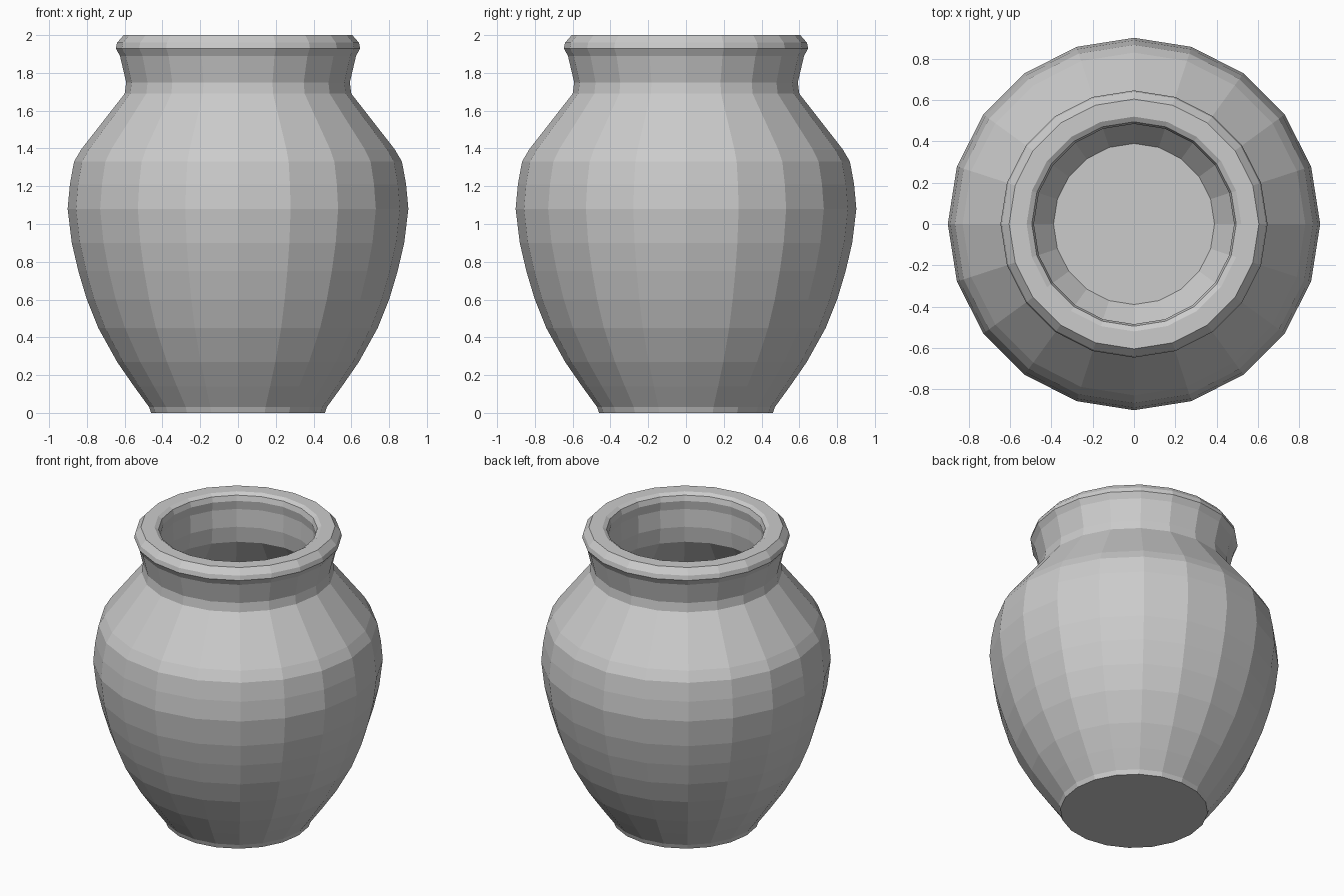
import bpy, bmesh, math

if "Cube" in bpy.data.objects:
    bpy.data.objects.remove(bpy.data.objects["Cube"])

SIDES = 20

# Radius, height: up the outside, over the rim, down the inside
outer = [(0.46, 0.0), (0.47, 0.03), (0.55, 0.14), (0.64, 0.27), (0.74, 0.45),
         (0.80, 0.60), (0.845, 0.75), (0.88, 0.90), (0.902, 1.08),
         (0.89, 1.21), (0.868, 1.33), (0.83, 1.395), (0.60, 1.69),
         (0.592, 1.75), (0.625, 1.89), (0.647, 1.93), (0.64, 1.96), (0.605, 2.0)]
inner = [(0.52, 2.0), (0.495, 1.985), (0.485, 1.95), (0.495, 1.89), (0.49, 1.77),
         (0.505, 1.66), (0.74, 1.35), (0.79, 1.23), (0.80, 1.08),
         (0.78, 0.90), (0.70, 0.60), (0.64, 0.45), (0.54, 0.27), (0.39, 0.08)]


def lathe(name, profile):
    """Spin a profile into a closed faceted body with capped ends."""
    bm = bmesh.new()
    rings = [[bm.verts.new((r * math.cos(math.tau * i / SIDES),
                            r * math.sin(math.tau * i / SIDES), z))
              for i in range(SIDES)] for r, z in profile]
    for a, b in zip(rings, rings[1:]):
        for i in range(SIDES):
            j = (i + 1) % SIDES
            bm.faces.new((a[i], a[j], b[j], b[i]))
    bm.faces.new(rings[0][::-1])
    bm.faces.new(rings[-1])
    bmesh.ops.recalc_face_normals(bm, faces=bm.faces)
    mesh = bpy.data.meshes.new(name)
    bm.to_mesh(mesh)
    bm.free()
    obj = bpy.data.objects.new(name, mesh)
    bpy.context.collection.objects.link(obj)
    return obj


# Hollow pot with foot, belly, neck, rolled rim and inner floor
lathe("vase", outer + inner)
